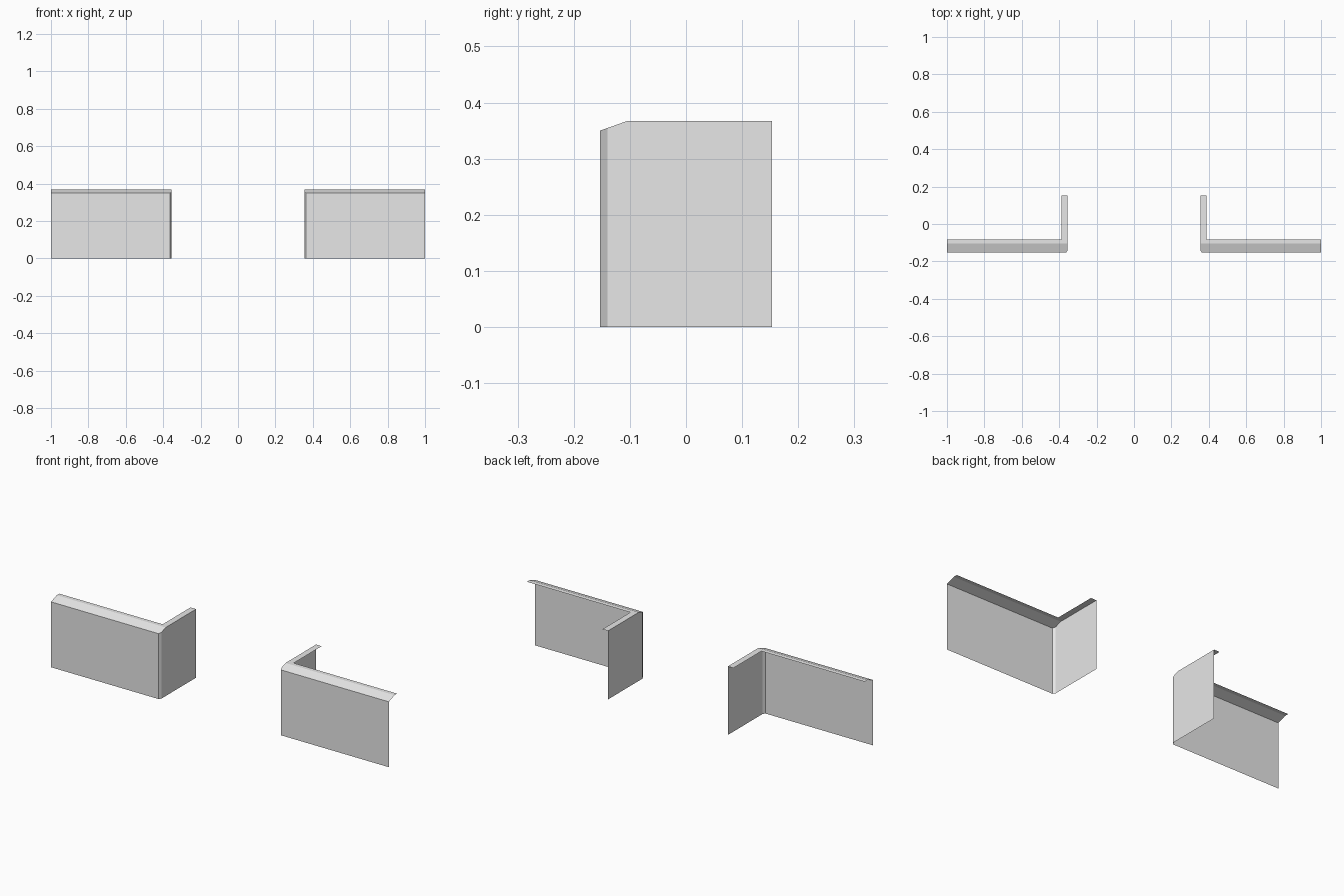
import bpy
import bmesh

cube = bpy.data.objects.get("Cube")
if cube:
    bpy.data.objects.remove(cube, do_unlink=True)

grey = bpy.data.materials.new("plain grey")
grey.use_nodes = True
grey.diffuse_color = (0.8, 0.8, 0.8, 1)
grey.node_tree.nodes["Principled BSDF"].inputs["Base Color"].default_value = (0.8, 0.8, 0.8, 1)

# Main dimensions of one half; the other half is mirrored
END, INNER, CORNER, LIP_X = 1.0, 0.355, 0.363, 0.388
FRONT, TURN, RIDGE, LIP_Y, BACK = -0.153, -0.14, -0.105, -0.083, 0.153
EAVE, TOP = 0.35, 0.367
TURN_Z = EAVE + (TOP - EAVE) * (TURN - FRONT) / (RIDGE - FRONT)


def sheet(name, *polygons):
    """Thin folded sheet made of flat polygons, mirrored across x."""
    bm = bmesh.new()
    for points in polygons:
        bm.faces.new([bm.verts.new(p) for p in points])
    bmesh.ops.remove_doubles(bm, verts=bm.verts, dist=0.0001)
    mesh = bpy.data.meshes.new(name)
    bm.to_mesh(mesh)
    bm.free()
    mesh.materials.append(grey)
    obj = bpy.data.objects.new(name, mesh)
    bpy.context.collection.objects.link(obj)
    mirror = obj.modifiers.new("mirror", "MIRROR")
    mirror.use_mirror_merge = False
    return obj


# Front panels with the narrow bevel at the inner corner
sheet("front_panels",
      [(CORNER, FRONT, 0), (END, FRONT, 0), (END, FRONT, EAVE), (CORNER, FRONT, EAVE)],
      [(INNER, TURN, 0), (CORNER, FRONT, 0), (CORNER, FRONT, EAVE), (INNER, TURN, TURN_Z)])

# Return panels running backwards, clipped to the sloping front edge
sheet("return_panels",
      [(INNER, BACK, 0), (INNER, TURN, 0), (INNER, TURN, TURN_Z),
       (INNER, RIDGE, TOP), (INNER, BACK, TOP)])

# Sloping front trim with a flat lip behind it
sheet("front_trim",
      [(CORNER, FRONT, EAVE), (END, FRONT, EAVE), (END, RIDGE, TOP),
       (INNER, RIDGE, TOP), (INNER, TURN, TURN_Z)],
      [(INNER, RIDGE, TOP), (END, RIDGE, TOP), (END, LIP_Y, TOP), (INNER, LIP_Y, TOP)])

# Flat lip along the top of the return panels
sheet("return_trim",
      [(INNER, LIP_Y, TOP), (LIP_X, LIP_Y, TOP), (LIP_X, BACK, TOP), (INNER, BACK, TOP)])
